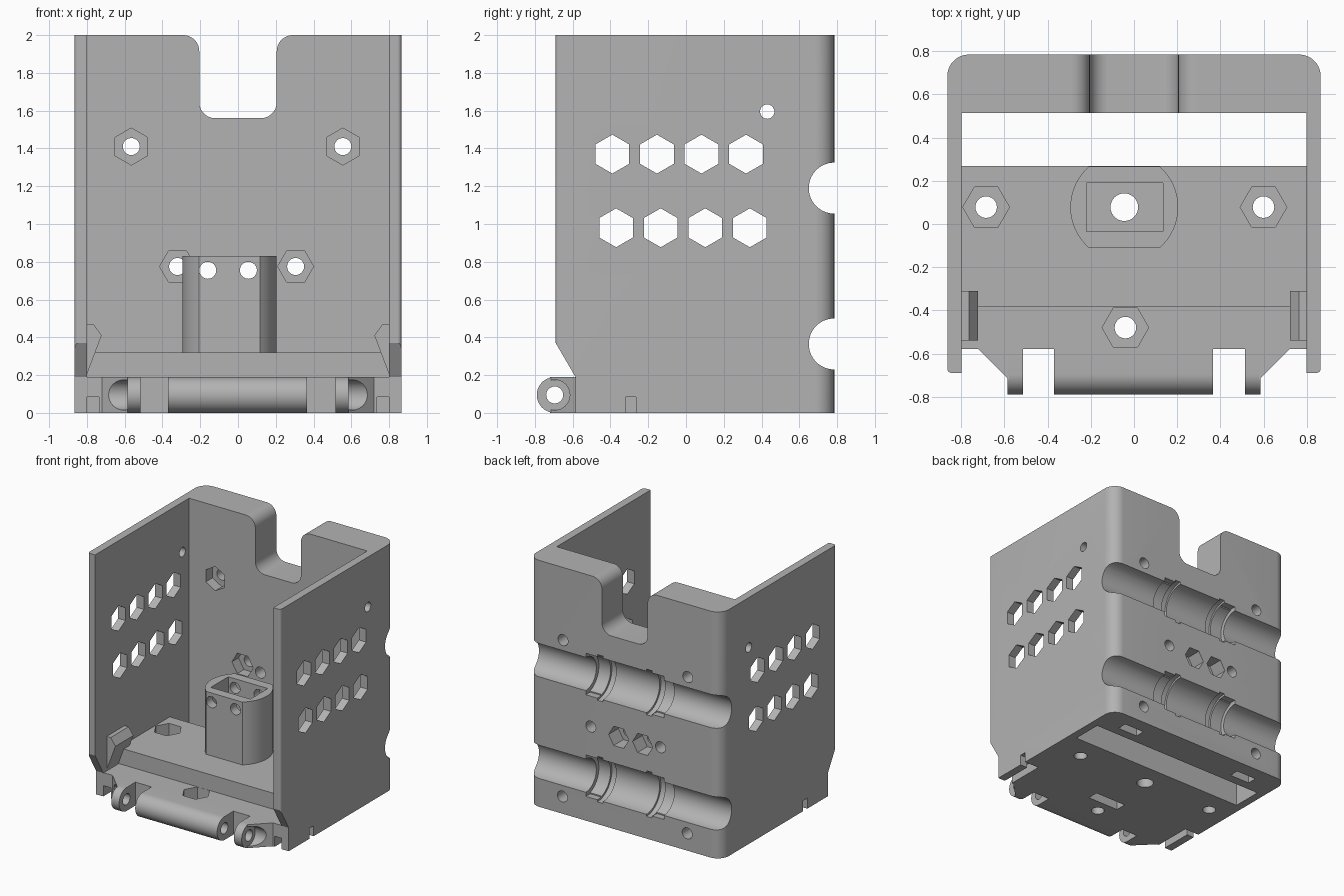
import bpy, bmesh
from math import sin, cos, pi, tan, radians
from mathutils import Vector

if "Cube" in bpy.data.objects:
    bpy.data.objects.remove(bpy.data.objects["Cube"])

grey = bpy.data.materials.new("plain grey")
grey.use_nodes = True
grey.diffuse_color = (0.45, 0.45, 0.45, 1)
grey.node_tree.nodes["Principled BSDF"].inputs["Base Color"].default_value = grey.diffuse_color


def ring(u, v, r, n=40, start=0.0):
    return [(u + r * cos(start + 2 * pi * i / n), v + r * sin(start + 2 * pi * i / n)) for i in range(n)]


def hexagon(u, v, r, upright=True):
    return ring(u, v, r, 6, pi / 2 if upright else 0)


def rect(u0, u1, v0, v1):
    return [(u0, v0), (u1, v0), (u1, v1), (u0, v1)]


def rounded(corners, n=10):
    """Outline from (u, v, radius) corners, radius 0 keeps a corner sharp."""
    out = []
    for i, (u, v, r) in enumerate(corners):
        p = Vector((u, v))
        if not r:
            out.append(p)
            continue
        a = (Vector(corners[i - 1][:2]) - p).normalized()
        b = (Vector(corners[(i + 1) % len(corners)][:2]) - p).normalized()
        half = a.angle(b) / 2
        centre = p + (a + b).normalized() * r / sin(half)
        d0 = p + a * r / tan(half) - centre
        d1 = p + b * r / tan(half) - centre
        for k in range(n + 1):
            t = k / n * (pi - 2 * half)
            w = pi - 2 * half
            out.append(centre + (d0 * sin(w - t) + d1 * sin(t)) / sin(w))
    return [tuple(q) for q in out]


def prism(name, outline, axis, lo, hi):
    """Extrude an outline along x (y,z), y (x,z) or z (x,y)."""
    place = {"x": lambda u, v: (lo, u, v), "y": lambda u, v: (u, lo, v), "z": lambda u, v: (u, v, lo)}[axis]
    bm = bmesh.new()
    face = bm.faces.new([bm.verts.new(place(u, v)) for u, v in outline])
    top = bmesh.ops.extrude_face_region(bm, geom=[face])["geom"]
    shift = Vector([(hi - lo) * (axis == c) for c in "xyz"])
    bmesh.ops.translate(bm, vec=shift, verts=[g for g in top if isinstance(g, bmesh.types.BMVert)])
    bmesh.ops.recalc_face_normals(bm, faces=bm.faces)
    mesh = bpy.data.meshes.new(name)
    bm.to_mesh(mesh)
    bm.free()
    mesh.materials.append(grey)
    obj = bpy.data.objects.new(name, mesh)
    bpy.context.collection.objects.link(obj)
    return obj


def cut(target, outline, axis, lo, hi):
    cutter = prism("cutter", outline, axis, lo, hi)
    cutter.hide_render = True
    mod = target.modifiers.new("cut", "BOOLEAN")
    mod.operation, mod.solver, mod.object = "DIFFERENCE", "EXACT", cutter
    dg = bpy.context.evaluated_depsgraph_get()
    mesh = bpy.data.meshes.new_from_object(target.evaluated_get(dg))
    target.modifiers.clear()
    target.data = mesh
    bpy.data.objects.remove(cutter)


# Shell: thick back wall and two thin side walls
shell = prism("shell", rounded([
    (-0.865, -0.69, 0.02), (-0.8, -0.69, 0), (-0.8, 0.515, 0), (0.8, 0.515, 0), (0.8, -0.69, 0),
    (0.865, -0.69, 0.02), (0.865, 0.785, 0.1), (-0.865, 0.785, 0.1)]), "z", 0, 2)
# Sloped lower front of the side walls
cut(shell, [(-0.8, -0.1), (-0.585, -0.1), (-0.585, 0.19), (-0.69, 0.37), (-0.8, 0.37)], "x", -1, 1)
# Rounded notch in the top of the back wall
cut(shell, rounded([
    (-0.291, 2.1, 0), (-0.291, 2, 0), (-0.205, 2, 0.085), (-0.205, 1.56, 0.085),
    (0.205, 1.56, 0.085), (0.205, 2, 0.085), (0.291, 2, 0), (0.291, 2.1, 0)]), "y", 0.4, 0.9)
# Rod channels with bearing seats
for z in (0.365, 1.19):
    cut(shell, ring(0.785, z, 0.135, 56), "x", -1, 1)
    cut(shell, ring(0.785, z, 0.168, 56), "x", -0.35, 0.35)
    for x in (-0.22, 0.22):
        cut(shell, ring(0.785, z, 0.185, 56), "x", x - 0.025, x + 0.025)
    for x in (-0.3, 0.3):
        cut(shell, rect(x - 0.05, x + 0.05, z - 0.168, z + 0.168), "y", 0.73, 0.9)
# Rows of vent holes through both sides
for first, z in ((-0.39, 1.37), (-0.37, 0.98)):
    for i in range(4):
        cut(shell, hexagon(first + 0.236 * i, z, 0.103), "x", -1, 1)
cut(shell, ring(0.43, 1.595, 0.038, 24), "x", -1, 1)
# Bolt holes and nut traps in the back wall
for x, z, r, upright in ((-0.565, 1.41, 0.098, True), (0.555, 1.41, 0.098, True),
                         (-0.32, 0.775, 0.095, False), (0.305, 0.775, 0.095, False)):
    cut(shell, hexagon(x, z, r, upright), "y", 0.4, 0.6)
    cut(shell, ring(x, z, 0.045, 24), "y", 0.4, 0.9)
for x in (-0.16, 0.055):
    cut(shell, hexagon(x, 0.755, 0.09, False), "y", 0.66, 0.9)
    cut(shell, ring(x, 0.755, 0.045, 24), "y", 0.4, 0.9)
for x in (-0.56, 0.56):
    cut(shell, ring(x, 0.14, 0.045, 24), "y", 0.4, 0.9)
    cut(shell, rect(x - 0.09, x + 0.09, 0.59, 0.67), "z", -0.1, 0.23)

# Stepped floor
floor = prism("floor", [(-0.58, 0), (0.268, 0), (0.268, 0.32), (-0.385, 0.32), (-0.385, 0.19), (-0.58, 0.19)],
              "x", -0.8, 0.8)
for x, y, bottom in ((-0.685, 0.078, 0.17), (0.6, 0.078, 0.17), (-0.04, -0.48, 0.08)):
    cut(floor, hexagon(x, y, 0.108, False), "z", bottom, 0.5)
    cut(floor, ring(x, y, 0.05, 24), "z", -0.1, 0.5)
cut(floor, ring(-0.045, 0.078, 0.064, 32), "z", -0.1, 0.5)
cut(floor, rect(-0.14, 0.14, -0.37, -0.28), "z", -0.1, 0.15)

# Slots under the side latches
for s in (-1, 1):
    cut(floor, rect(*sorted((s * 0.735, s * 0.9)), -0.7, -0.265), "z", -0.1, 0.085)
    cut(shell, rect(*sorted((s * 0.735, s * 0.9)), -0.32, -0.265), "z", -0.1, 0.085)

# Hollow post on the floor, round at the sides and flat front and back
a0, a1 = radians(49.5), radians(48.5)
right_arc = [(-0.045 + 0.25 * cos(-a0 + i / 16 * (a0 + a1)), 0.078 + 0.25 * sin(-a0 + i / 16 * (a0 + a1)))
             for i in range(17)]
left_arc = [(-0.09 - x, y) for x, y in reversed(right_arc)]
post = prism("post", right_arc + left_arc, "z", 0.31, 0.83)
cut(post, rect(-0.22, 0.135, -0.035, 0.19), "z", 0.32, 0.9)
cut(post, ring(-0.045, 0.078, 0.064, 32), "z", 0.2, 0.5)
for x in (-0.16, 0.055):
    cut(post, ring(x, 0.755, 0.045, 24), "y", -0.3, 0.5)

# Hinge barrels along the front edge
barrel = [(-0.57, 0), (-0.57, 0.19)] + [
    (-0.695 - 0.095 * sin(pi * i / 20), 0.095 + 0.095 * cos(pi * i / 20)) for i in range(21)]
for name, x0, x1 in (("hinge_centre", -0.37, 0.365), ("hinge_lug_right", -0.585, -0.515),
                     ("hinge_lug_left", 0.515, 0.585)):
    hinge = prism(name, barrel, "x", x0, x1)
    cut(hinge, ring(-0.695, 0.095, 0.045, 24), "x", -1, 1)

# Tapered braces beside the lugs, and hooked latches on the inner walls
for s, side in ((-1, "right"), (1, "left")):
    brace = prism("hinge_brace_" + side, [(s * 0.58, -0.72), (s * 0.72, -0.58), (s * 0.72, -0.57), (s * 0.58, -0.57)],
                  "z", 0, 0.19)
    cut(brace, ring(-0.695, 0.095, 0.08, 32), "x", *sorted((s * 0.5, s * 0.8)))
    prism("latch_" + side, [(s * 0.805, 0.47), (s * 0.765, 0.47), (s * 0.722, 0.41), (s * 0.805, 0.19)],
          "y", -0.54, -0.31)

# Smooth curved faces, keep edges sharp
bpy.ops.object.select_all(action="DESELECT")
for obj in bpy.context.collection.objects:
    if obj.type == "MESH" and grey.name in obj.data.materials:
        obj.select_set(True)
        bpy.context.view_layer.objects.active = obj
bpy.ops.object.shade_smooth_by_angle(angle=radians(30))
